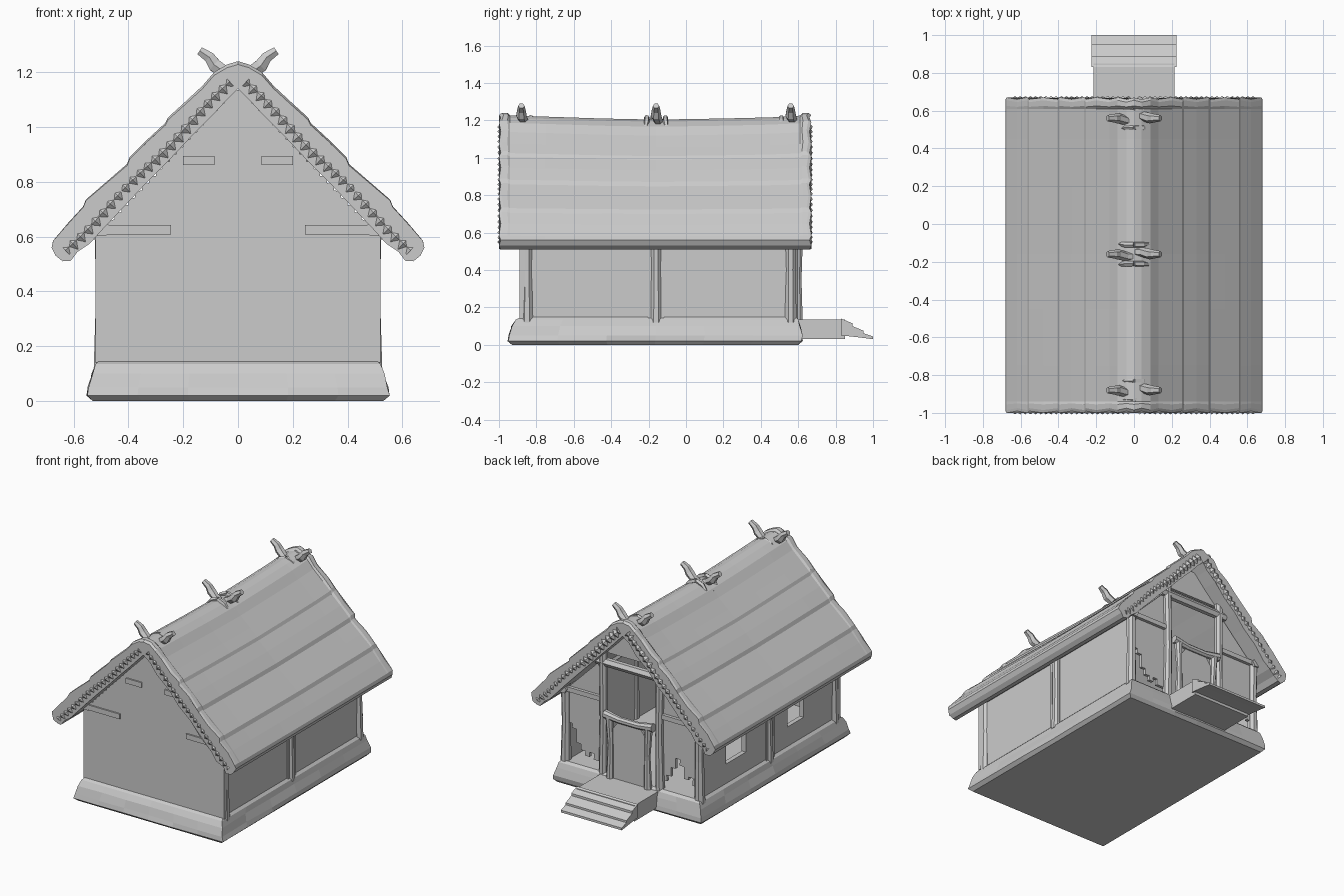
import bpy, bmesh, math, random
from mathutils import Vector

if "Cube" in bpy.data.objects:
    bpy.data.objects.remove(bpy.data.objects["Cube"])
random.seed(4)


def make(name, verts, faces):
    me = bpy.data.meshes.new(name)
    me.from_pydata(verts, [], faces)
    bm = bmesh.new()
    bm.from_mesh(me)
    bmesh.ops.recalc_face_normals(bm, faces=bm.faces)
    bm.to_mesh(me)
    bm.free()
    ob = bpy.data.objects.new(name, me)
    bpy.context.collection.objects.link(ob)
    return ob


def loft(name, rings):
    # Skin a list of equal-length rings and cap both ends
    n = len(rings[0])
    verts = [p for r in rings for p in r]
    faces = [(k*n+i, k*n+(i+1) % n, (k+1)*n+(i+1) % n, (k+1)*n+i)
             for k in range(len(rings)-1) for i in range(n)]
    faces += [tuple(range(n))[::-1], tuple(range((len(rings)-1)*n, len(rings)*n))]
    return make(name, verts, faces)


def box(name, x0, x1, y0, y1, z0, z1):
    return loft(name, [[(x0, y0, z), (x1, y0, z), (x1, y1, z), (x0, y1, z)] for z in (z0, z1)])


def plate_y(name, outline, y0, y1):
    # Extrude an x-z outline along y
    return loft(name, [[(x, y, z) for x, z in outline] for y in (y0, y1)])


def log(name, pts, radii, sides=6):
    # Faceted timber following a path
    pts = [Vector(p) for p in pts]
    rings = []
    for i, p in enumerate(pts):
        d = (pts[min(i+1, len(pts)-1)] - pts[max(i-1, 0)]).normalized()
        u = d.cross(Vector((0, 1, 0)) if abs(d.y) < .9 else Vector((1, 0, 0))).normalized()
        v = d.cross(u)
        rings.append([p + radii[i]*(u*math.cos(a) + v*math.sin(a))
                      for a in [2*math.pi*(k+.5)/sides for k in range(sides)]])
    return loft(name, rings)


# Flared foundation with slightly worn edges
rings = []
for z, hx, ya, yb in [(0, .53, -.93, .60), (.02, .55, -.95, .62), (.05, .545, -.945, .62),
                      (.10, .53, -.93, .61), (.135, .52, -.91, .60), (.15, .505, -.88, .585)]:
    ring = []
    path = [(-hx, ya), (hx, ya), (hx, yb), (-hx, yb)]
    for i in range(4):
        a, b = path[i], path[(i+1) % 4]
        for k in range(6):
            j = random.uniform(-.005, .005) if 0 < z < .12 else 0
            t = k/6
            ring.append((a[0]+(b[0]-a[0])*t + j*(i % 2), a[1]+(b[1]-a[1])*t + j*(1-i % 2), z))
    rings.append(ring)
loft("foundation", rings)

# Side walls, the left one with two window openings
right_wall = box("right_wall", .475, .505, -.86, .57, .13, .64)
left_wall = box("left_wall", -.505, -.475, -.86, .57, .13, .64)
for y0, y1 in ((.09, .30), (-.52, -.35)):
    cut = box("window_cutter", -.6, -.4, y0, y1, .28, .46)
    cut.hide_render = True
    cut.hide_viewport = True
    m = left_wall.modifiers.new("window", "BOOLEAN")
    m.object = cut
    m.solver = "EXACT"

# Wall posts and rails along both sides
for s in (-1, 1):
    for y in (-.85, -.16, .56):
        log("side_post", [(s*.495, y, .12), (s*.492, y, .4), (s*.495, y, .66)], (.034, .028, .032), 8)
    for y in (-.195, -.125):
        box("side_post_trim", s*.5-.012, s*.5+.012, y-.008, y+.008, .14, .62)
    log("wall_plate", [(s*.495, -.9, .63), (s*.495, .6, .63)], (.03, .03), 6)

# Closed front wall with a stepped gable
half = []
n = 20
for i in range(n):
    x = .5*(1-i/n)
    half += [(x, .61+.53*i/n), (x, .61+.53*(i+.8)/n)]
front = [(.52, .14), (.52, .60)] + half
front += [(-x, z) for x, z in reversed(front)]
plate_y("front_wall", front, -.89, -.86)
for s in (-1, 1):
    for xa, xb, z in ((.245, .49, .625), (.085, .2, .878)):
        a, b = sorted((s*xa, s*xb))
        box("front_gable_beam", a, b, -.90, -.84, z-.017, z+.017)

# Open back end: tall posts, beams and broken infill panels
for s in (-1, 1):
    log("tall_post", [(s*.21, .57, .12), (s*.205, .575, .5), (s*.21, .57, .95)], (.03, .025, .028), 8)
    log("back_beam", [(s*.51, .57, .63), (s*.2, .57, .63)], (.022, .022), 4)
    ragged = [(s*.48, .62), (s*.48, .22)]
    heights = (.22, .27, .25, .33, .37, .30, .24, .20) if s < 0 else (.40, .37, .28, .24, .21, .24, .2, .2)
    for i, h in enumerate(heights):
        ragged += [(s*(.478-.255*i/8), h), (s*(.476-.255*(i+1)/8), h)]
    ragged += [(s*.22, .62)]
    plate_y("back_infill_panel", ragged, .545, .565)
    plate_y("back_gable_panel", [(s*.48, .63), (s*.22, .63), (s*.22, .89)], .545, .565)
log("back_cross_beam", [(-.26, .57, .88), (.26, .57, .88)], (.028, .028), 6)
plate_y("back_peak_panel", [(-.2, .94), (.2, .94), (.03, 1.12), (-.03, 1.12)], .54, .56)

# Door with a bowed lintel
for s in (-1, 1):
    log("door_post", [(s*.14, .60, .12), (s*.135, .60, .35), (s*.145, .60, .55)], (.026, .019, .026), 8)
log("door_lintel", [(-.18, .60, .55), (-.07, .60, .535), (.07, .60, .535), (.18, .60, .55)],
    (.028, .022, .022, .028), 8)
plate_y("door_panel", [(-.125, .13), (.125, .13), (.125, .46), (.08, .52), (-.08, .52), (-.125, .46)], .585, .6)

# Porch landing and sloping boards
box("porch_landing", -.215, .215, .58, .85, .03, .135)
profile = [(.83, .14), (.89, .115), (.89, .10), (.95, .075), (.95, .062), (1.0, .045),
           (1.0, .03), (.94, .038), (.88, .045), (.83, .05)]
loft("porch_steps", [[(x, y, z) for y, z in profile] for x in (-.225, -.1, .08, .225)])

# Layered roof: a stepped profile swept along y with a sagging ridge and ropey ends
outer = [(.0, 1.24), (.04, 1.228), (.087, 1.20), (.13, 1.15), (.20, 1.085), (.255, 1.035), (.265, 1.015),
         (.33, .955), (.395, .89), (.405, .865), (.48, .80), (.555, .735), (.565, .71), (.62, .65),
         (.675, .585), (.68, .56), (.665, .53), (.64, .51)]
inner = [(.61, .512), (.585, .545), (.54, .575), (.50, .62), (.42, .705), (.34, .79), (.26, .87),
         (.18, .955), (.10, 1.035), (.04, 1.10), (0, 1.14)]
right = outer + inner
section = right + [(-x, z) for x, z in reversed(right[1:-1])]
rings = []
for y, drop, rag in [(-1.0, .012, 1), (-.985, 0, 1), (-.955, 0, .5), (-.94, .014, 0), (-.75, .02, 0),
                     (-.45, .03, 0), (-.16, .036, 0), (.2, .03, 0), (.45, .024, 0), (.61, .016, 0),
                     (.625, 0, .5), (.655, 0, 1), (.67, .012, 1)]:
    ring = []
    for i, (x, z) in enumerate(section):
        top = i < len(outer)-3 or i > len(section)-len(outer)+3
        fade = max(0, (z-.5)/.74)
        dz = -drop*fade if top else 0
        dy = .010*(i % 2)*rag*(1 if y < 0 else -1)
        ring.append((x, y+dy, z+dz))
    rings.append(ring)
loft("thatched_roof", rings)

# Knotted rope bumps along the gable edges
for s in (-1, 1):
    for y in (-.975, .645):
        pts, rad = [], []
        for k in range(45):
            t = k/44
            pts.append((s*(.03+.60*t), y, 1.165-.615*t + .012*math.sin(t*math.pi*4)*.5))
            rad.append(.022 if k % 2 else .033)
        log("gable_edge_rope", pts, rad, 6)

# Crossed ridge horns with saddle pieces
for y in (-.88, -.16, .56):
    for s in (-1, 1):
        log("ridge_horn", [(-s*.09, y+s*.012, 1.14), (s*.04, y+s*.012, 1.195), (s*.085, y, 1.225),
                           (s*.105, y, 1.255), (s*.14, y, 1.278)], (.02, .025, .028, .023, .017), 6)
        log("ridge_saddle", [(0, y+s*.05, 1.215), (.045, y+s*.05, 1.195), (.075, y+s*.055, 1.165)],
            (.014, .016, .01), 5)
        log("ridge_saddle", [(0, y+s*.05, 1.215), (-.045, y+s*.05, 1.195), (-.075, y+s*.055, 1.165)],
            (.014, .016, .01), 5)
